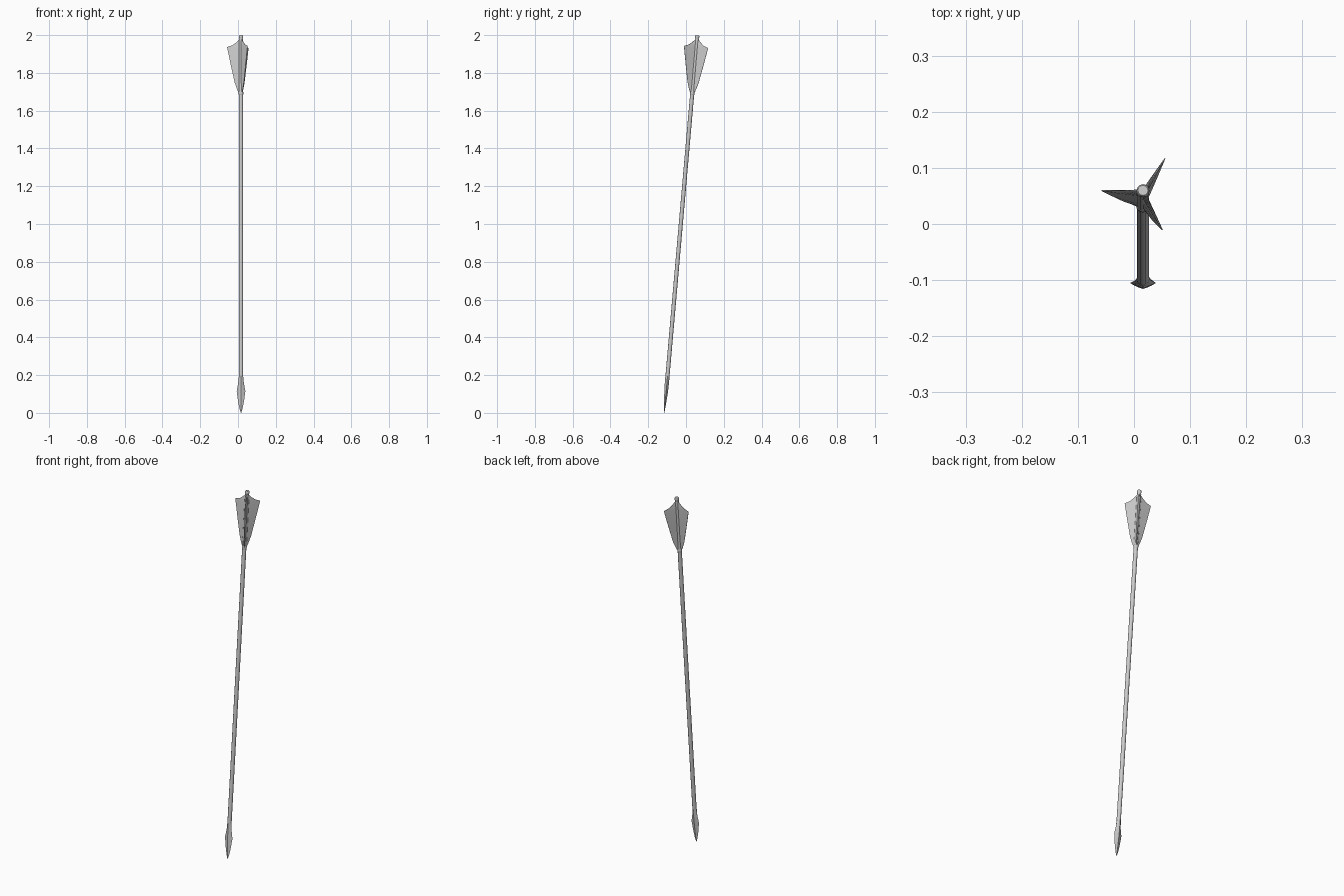
import bpy, bmesh, math

if "Cube" in bpy.data.objects:
    bpy.data.objects.remove(bpy.data.objects["Cube"])

TILT = math.radians(-5)          # arrow leans back slightly
TIP = (0.016, -0.115, 0.0)       # where the point touches down
K = 1 / math.cos(TILT)           # heights below are vertical, K makes them axial
SIDES = 12


def place(name, bm):
    bmesh.ops.recalc_face_normals(bm, faces=bm.faces)
    me = bpy.data.meshes.new(name)
    bm.to_mesh(me)
    bm.free()
    ob = bpy.data.objects.new(name, me)
    ob.rotation_euler = (TILT, 0, 0)
    ob.location = TIP
    bpy.context.collection.objects.link(ob)
    bpy.ops.object.select_all(action='DESELECT')
    ob.select_set(True)
    bpy.context.view_layer.objects.active = ob
    bpy.ops.object.shade_smooth_by_angle(angle=math.radians(35))
    return ob


def bridge(bm, loops):
    n = len(loops[0])
    for lo, hi in zip(loops, loops[1:]):
        for i in range(n):
            j = (i + 1) % n
            bm.faces.new((lo[i], lo[j], hi[j], hi[i]))
    bm.faces.new(loops[0][::-1])
    bm.faces.new(loops[-1])


def loft(name, rings):
    """Rings of (height, half width, half thickness, roundness: 0 diamond, 1 ellipse)."""
    bm = bmesh.new()
    loops = []
    for z, a, b, rnd in rings:
        loop = []
        for i in range(SIDES):
            t = 2 * math.pi * i / SIDES
            c, s = math.cos(t), math.sin(t)
            f = rnd + (1 - rnd) / (abs(c) + abs(s))
            loop.append(bm.verts.new((a * f * c, b * f * s, z * K)))
        loops.append(loop)
    bridge(bm, loops)
    return place(name, bm)


def lathe(name, profile):
    return loft(name, [(z, r, r, 1) for z, r in profile])


def vane(name, angle):
    """Wedge-shaped vane: thick at the shaft, thin at the outer edge."""
    rows = [(1.69, 0.011, 1.69), (1.72, 0.022, 1.715), (1.75, 0.034, 1.75),
            (1.85, 0.056, 1.85), (1.93, 0.074, 1.937), (1.945, 0.045, 1.947),
            (1.96, 0.027, 1.960), (1.975, 0.011, 1.975)]
    c, s = math.cos(angle), math.sin(angle)
    bm = bmesh.new()
    loops = []
    for zr, r, ze in rows:
        pts = [(0.004, 0.005, zr), (r, 0.0008, ze), (r, -0.0008, ze), (0.004, -0.005, zr)]
        loops.append([bm.verts.new((p * c - q * s, p * s + q * c, z * K)) for p, q, z in pts])
    bridge(bm, loops)
    return place(name, bm)


# Shaft
lathe("shaft", [(0.17, 0.0108), (1.98, 0.0108)])

# Flattened leaf-shaped head
loft("arrowhead", [(0.0, 0.001, 0.0006, 0), (0.02, 0.0075, 0.0025, 0),
                   (0.06, 0.0155, 0.006, 0), (0.115, 0.023, 0.010, 0),
                   (0.155, 0.0155, 0.011, 0.4), (0.195, 0.0112, 0.0112, 1)])

# Binding below the vanes
lathe("binding", [(1.683, 0.0108), (1.688, 0.0125), (1.698, 0.0125), (1.703, 0.0108)])

# Nock at the tail, with a narrow neck and a rounded end
lathe("nock", [(1.966, 0.0108), (1.980, 0.0085), (1.988, 0.0115),
               (1.995, 0.0115), (1.999, 0.009)])

# Three vanes
for n, deg in enumerate((176, 58, -62)):
    vane(f"vane_{n + 1}", math.radians(deg))
